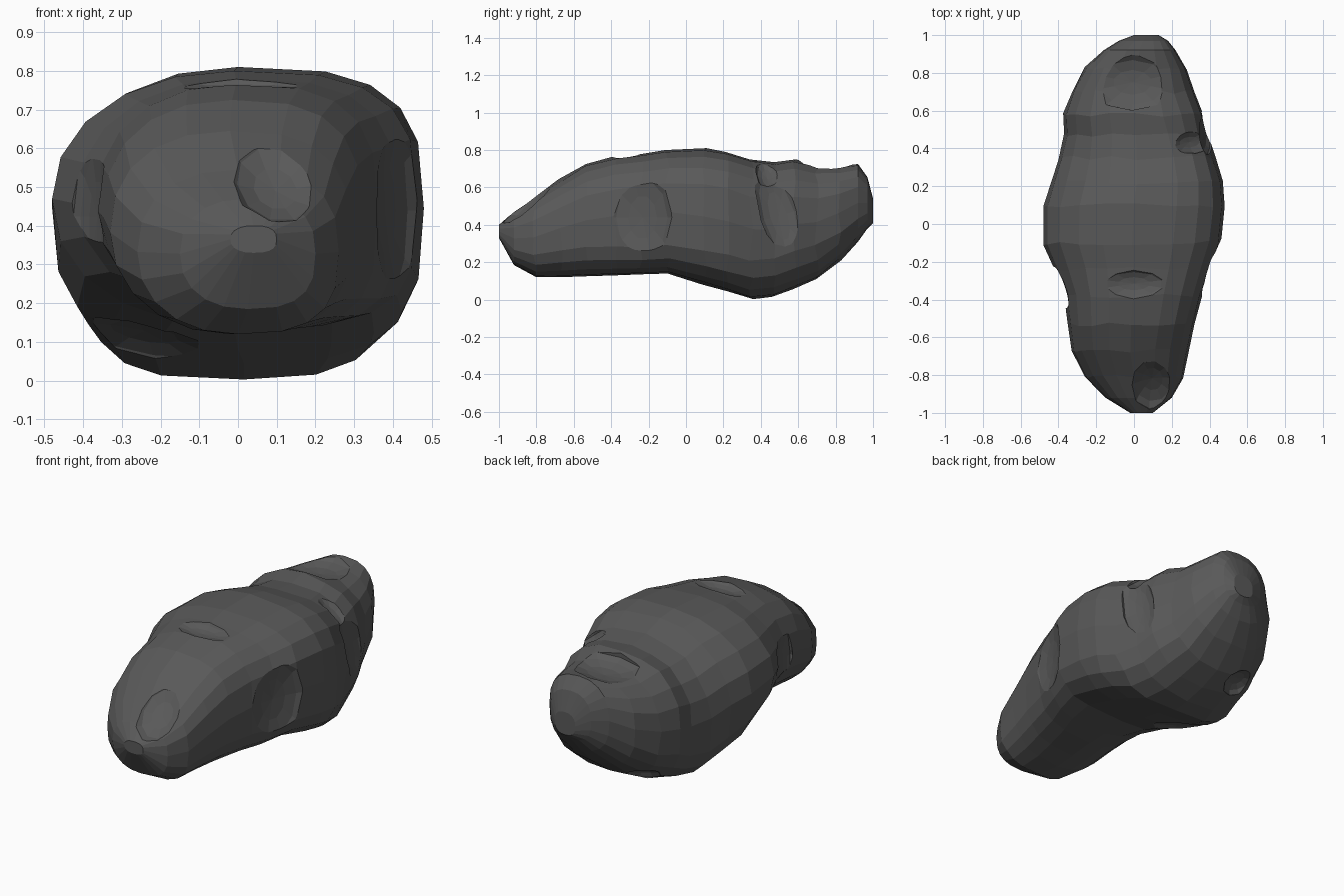
import bpy
import bmesh
import math
import random
from mathutils import Matrix, Vector
from mathutils.bvhtree import BVHTree

random.seed(4)
SIDES = 20

default_cube = bpy.data.objects.get("Cube")
if default_cube:
    bpy.data.objects.remove(default_cube, do_unlink=True)

# One dark stone colour
stone = bpy.data.materials.new("dark stone grey")
stone.use_nodes = True
stone_colour = (0.1, 0.1, 0.1, 1)
stone.diffuse_color = stone_colour
stone.node_tree.nodes["Principled BSDF"].inputs["Base Color"].default_value = stone_colour

# Body stations along the long axis: y, left edge, right edge, underside, top
STATIONS = [
    (-1, -.02, .10, .33, .40),
    (-.92, -.15, .20, .185, .47),
    (-.81, -.26, .26, .12, .545),
    (-.67, -.33, .29, .12, .645),
    (-.53, -.35, .32, .125, .725),
    (-.38, -.37, .36, .13, .765),
    (-.24, -.42, .41, .135, .78),
    (-.1, -.48, .46, .14, .80),
    (.1, -.48, .48, .08, .81),
    (.22, -.44, .47, .045, .79),
    (.35, -.4, .43, .003, .75),
    (.47, -.37, .39, .015, .735),
    (.58, -.375, .37, .055, .75),
    (.7, -.33, .32, .11, .72),
    (.82, -.26, .28, .21, .715),
    (.92, -.16, .22, .31, .725),
    (.97, -.08, .18, .38, .655),
    (1, 0, .13, .41, .54),
]

# Corner squareness along the body: y, upper right, upper left, lower left, lower right
SQUARENESS = [
    (-1, 2.6, 2.3, 2.3, 2.7),
    (-.6, 2.8, 2.3, 2, 3),
    (-.2, 3, 2.1, 1.75, 4),
    (.3, 3.2, 2.05, 3.7, 3),
    (.6, 2.7, 2.2, 2.8, 2.6),
    (1, 2.6, 2.3, 2.6, 2.6),
]


def squareness(y, corner):
    for a, b in zip(SQUARENESS, SQUARENESS[1:]):
        if y <= b[0]:
            t = (y - a[0]) / (b[0] - a[0])
            return a[corner] + t * (b[corner] - a[corner])


def ring_point(station, angle):
    """Point on a cross-section whose four corners differ in squareness."""
    y, left, right, low, high = station
    c, s = math.cos(angle), math.sin(angle)
    if s >= 0:
        corner = 1 if c > 0 else 2
    else:
        corner = 4 if c > 0 else 3
    power = squareness(y, corner)
    px = math.copysign(abs(c) ** (2 / power), c)
    pz = math.copysign(abs(s) ** (2 / power), s)
    return Vector(((left + right) / 2 + px * (right - left) / 2, y,
                   (low + high) / 2 + pz * (high - low) / 2))


# Lofted rock body with slightly uneven facets
def build_body():
    bm = bmesh.new()
    rings = []
    for station in STATIONS:
        ring = []
        inner = abs(station[0]) < 0.9
        for i in range(SIDES):
            p = ring_point(station, math.tau * i / SIDES)
            if inner:
                p.y += random.uniform(-.012, .012)
            ring.append(bm.verts.new(p))
        rings.append(ring)
    for a, b in zip(rings, rings[1:]):
        for i in range(SIDES):
            j = (i + 1) % SIDES
            bm.faces.new((a[i], a[j], b[j], b[i]))
    bm.faces.new(rings[0])
    bm.faces.new(rings[-1])
    bmesh.ops.recalc_face_normals(bm, faces=bm.faces)
    mesh = bpy.data.meshes.new("asteroid_body")
    bm.to_mesh(mesh)
    tree = BVHTree.FromBMesh(bm)
    bm.free()
    mesh.materials.append(stone)
    obj = bpy.data.objects.new("asteroid_body", mesh)
    bpy.context.collection.objects.link(obj)
    return obj, tree


body, surface = build_body()


# Faceted bowl laid on the surface nearest to a spot, used as a cutter
def crater_cutter(name, spot, facing, along, size, depth):
    point = surface.find_nearest(Vector(spot))[0]
    n = Vector(facing).normalized()
    u = Vector(along)
    u = (u - n * u.dot(n)).normalized()
    v = n.cross(u)
    frame = Matrix((u, v, n)).transposed().to_4x4()
    frame.translation = point + n * depth * 0.4
    scale = Matrix.Diagonal((size[0] * 1.08, size[1] * 1.08, depth * 1.4, 1))
    bm = bmesh.new()
    bmesh.ops.create_uvsphere(bm, u_segments=10, v_segments=7, radius=1,
                              matrix=frame @ scale)
    mesh = bpy.data.meshes.new(name)
    bm.to_mesh(mesh)
    bm.free()
    mesh.materials.append(stone)
    cutter = bpy.data.objects.new(name, mesh)
    cutter.hide_render = True
    bpy.context.collection.objects.link(cutter)
    return cutter


X, Z = (1, 0, 0), (0, 0, 1)
# name, spot, facing, long direction, half sizes, depth
CRATERS = [
    ("nose_crater", (.1, -.85, .53), (.1, -.66, .75), Z, (.17, .12), .04),
    ("brow_crater", (0, -.32, .78), (0, -.12, 1), X, (.18, .075), .03),
    ("tail_crater", (-.01, .75, .72), (-.05, 0, 1), X, (.22, .14), .04),
    ("flank_hollow", (.41, -.24, .44), (1, -.3, 0), Z, (.25, .17), .035),
    ("neck_groove", (.38, .5, .45), (1, .15, .1), (0, .3, -1), (.29, .1), .03),
    ("shoulder_notch", (.32, .44, .68), (.8, .1, 1), (1, .1, -1), (.15, .06), .03),
    ("far_flank_hollow", (-.4, -.34, .42), (-1, -.35, .05), Z, (.2, .12), .02),
    ("belly_crater", (-.25, .12, .1), (-.3, -.4, -1), (1, -.3, 0), (.2, .13), .035),
    ("under_tail_crater", (-.19, .66, .12), (-.3, .45, -1), X, (.1, .09), .035),
]

cutters = [crater_cutter(*crater) for crater in CRATERS]
for cutter in cutters:
    cut = body.modifiers.new(cutter.name, "BOOLEAN")
    cut.operation = "DIFFERENCE"
    cut.solver = "EXACT"
    cut.object = cutter

# Bake the cuts into the rock and discard the cutters
bpy.context.view_layer.update()
graph = bpy.context.evaluated_depsgraph_get()
body.data = bpy.data.meshes.new_from_object(body.evaluated_get(graph))
body.modifiers.clear()
for cutter in cutters:
    bpy.data.objects.remove(cutter, do_unlink=True)
for face in body.data.polygons:
    face.use_smooth = False
    face.material_index = 0
